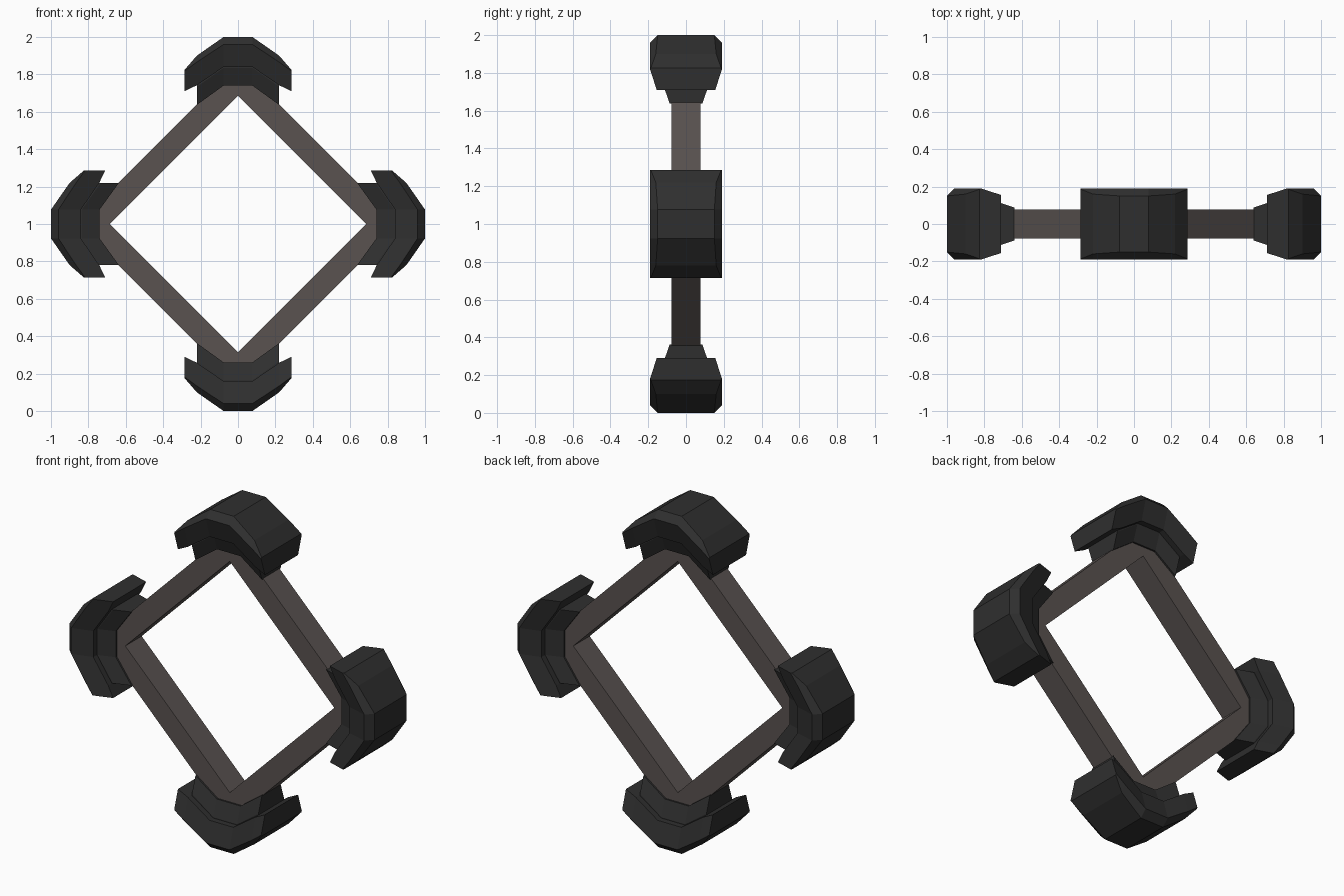
import bpy, bmesh, math
from mathutils import Matrix

if "Cube" in bpy.data.objects:
    bpy.data.objects.remove(bpy.data.objects["Cube"])


def material(name, rgb):
    m = bpy.data.materials.new(name)
    m.diffuse_color = (*rgb, 1)
    m.use_nodes = True
    m.node_tree.nodes["Principled BSDF"].inputs["Base Color"].default_value = m.diffuse_color
    return m


DARK = material("dark_rubber", (0.028, 0.028, 0.028))
BROWN = material("warm_grey_metal", (0.10, 0.085, 0.08))


def loft(name, rings, mat, matrix, closed=False):
    """Skin consecutive rings of points with quads."""
    bm = bmesh.new()
    vs = [[bm.verts.new(p) for p in ring] for ring in rings]
    n = len(vs[0])
    pairs = list(zip(vs, vs[1:]))
    if closed:
        pairs.append((vs[-1], vs[0]))
    else:
        bm.faces.new(vs[0])
        bm.faces.new(vs[-1])
    for a, b in pairs:
        for i in range(n):
            j = (i + 1) % n
            bm.faces.new((a[i], a[j], b[j], b[i]))
    bmesh.ops.recalc_face_normals(bm, faces=bm.faces)
    mesh = bpy.data.meshes.new(name)
    bm.to_mesh(mesh)
    bm.free()
    mesh.materials.append(mat)
    ob = bpy.data.objects.new(name, mesh)
    ob.matrix_world = matrix
    bpy.context.collection.objects.link(ob)


def arch_rings(stations):
    """Stations (x, [(half_width, height)...]) mirrored in x and y."""
    mirrored = [(-x, s) for x, s in reversed(stations)] + stations
    return [[(x, y, z) for y, z in s] + [(x, -y, z) for y, z in reversed(s)]
            for x, s in mirrored]


CENTRE = Matrix.Translation((0, 0, 1))

# square frame standing on its corner
frame = []
for k in range(4):
    c, s = round(math.cos(k * math.pi / 2)), round(math.sin(k * math.pi / 2))
    frame.append([(r * c, y, r * s) for r, y in
                  ((0.685, -0.077), (0.86, -0.077), (0.86, 0.077), (0.685, 0.077))])
loft("diamond_frame", frame, BROWN, CENTRE, closed=True)

# bumper and inner clamp profiles, heights measured from the frame centre
bumper = arch_rings([
    (0.077, [(0.15, 1.0), (0.19, 0.96), (0.155, 0.84)]),
    (0.22, [(0.16, 0.90), (0.19, 0.866), (0.155, 0.742)]),
    (0.285, [(0.186, 0.825), (0.19, 0.818), (0.155, 0.71)]),
])
clamp = arch_rings([
    (0.077, [(0.12, 0.87), (0.12, 0.835), (0.087, 0.74)]),
    (0.218, [(0.12, 0.765), (0.12, 0.735), (0.087, 0.638)]),
])

# one bumper and clamp on every corner
for k, side in enumerate(("top", "right", "bottom", "left")):
    m = CENTRE @ Matrix.Rotation(k * math.pi / 2, 4, 'Y')
    loft(side + "_bumper", bumper, DARK, m)
    loft(side + "_clamp", clamp, DARK, m)
